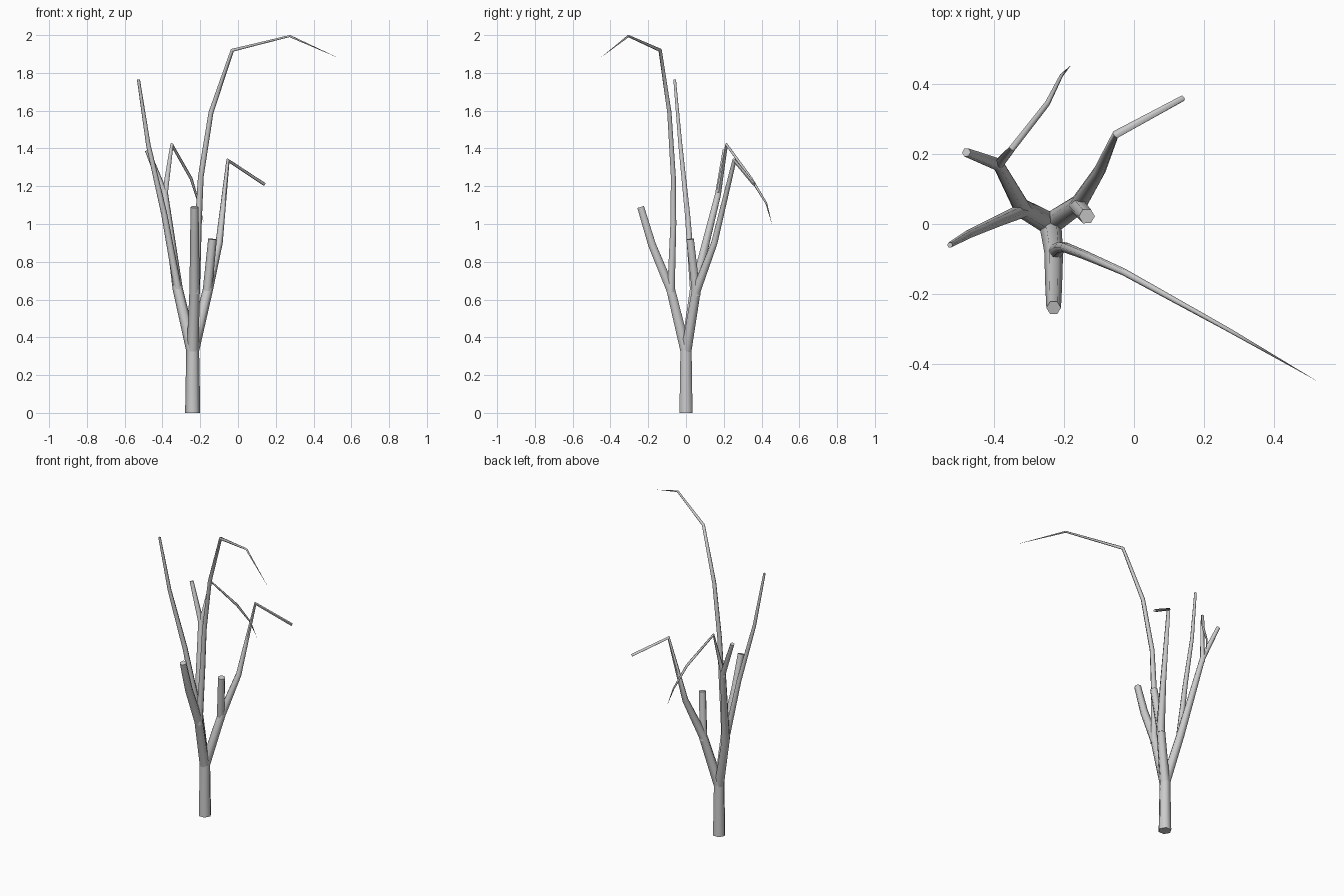
import bpy, bmesh, math
from mathutils import Vector

if "Cube" in bpy.data.objects:
    bpy.data.objects.remove(bpy.data.objects["Cube"])

SIDES = 6


def limb(name, pts):
    """Tapered six-sided tube through (x, y, z, radius) points; radius 0 makes a pointed tip."""
    pos = [Vector(p[:3]) for p in pts]
    bm = bmesh.new()
    side = Vector((1, 0, 0))
    rings = []
    for i, p in enumerate(pos):
        before = (p - pos[i - 1]).normalized() if i else Vector()
        after = (pos[i + 1] - p).normalized() if i < len(pos) - 1 else Vector()
        t = (before + after).normalized()
        side = (side - t * side.dot(t)).normalized()
        up = t.cross(side)
        r = pts[i][3]
        if r == 0:
            rings.append([bm.verts.new(p)])
            continue
        angles = [math.tau * k / SIDES for k in range(SIDES)]
        rings.append([bm.verts.new(p + r * (side * math.cos(a) + up * math.sin(a))) for a in angles])
    for a, b in zip(rings, rings[1:]):
        for k in range(SIDES):
            n = (k + 1) % SIDES
            if len(b) == 1:
                bm.faces.new((a[k], a[n], b[0]))
            else:
                bm.faces.new((a[k], a[n], b[n], b[k]))
    bm.faces.new(rings[0][::-1])
    if len(rings[-1]) > 1:
        bm.faces.new(rings[-1])
    mesh = bpy.data.meshes.new(name)
    bm.to_mesh(mesh)
    bm.free()
    ob = bpy.data.objects.new(name, mesh)
    bpy.context.collection.objects.link(ob)
    bpy.context.view_layer.objects.active = ob
    ob.select_set(True)
    bpy.ops.object.shade_smooth_by_angle(angle=math.radians(65))
    ob.select_set(False)


# Trunk and the points where it forks
fork = (-0.24, 0, 0.32, 0.032)
front_fork = (-0.23, -0.08, 0.65, 0.027)
right_fork = (-0.16, 0.055, 0.65, 0.027)
left_fork = (-0.32, 0.045, 0.66, 0.027)
back_fork = (-0.388, 0.17, 1.16, 0.018)
limb("trunk", [(-0.24, 0, 0, 0.04), (-0.24, 0, 0.34, 0.034)])

# Front bough: cut stub plus tall drooping branch
limb("front_bough", [fork, front_fork, (-0.23, -0.18, 0.89, 0.024), (-0.23, -0.24, 1.09, 0.021)])
limb("tall_branch", [(-0.225, -0.08, 0.63, 0.023), (-0.21, -0.067, 1.0, 0.018),
                     (-0.197, -0.067, 1.25, 0.015), (-0.143, -0.088, 1.59, 0.013),
                     (-0.03, -0.137, 1.92, 0.010), (0.274, -0.305, 1.995, 0.006),
                     (0.53, -0.453, 1.88, 0)])

# Right bough: bent branch plus cut stub
limb("right_bough", [fork, right_fork, (-0.1, 0.15, 0.9, 0.019),
                     (-0.053, 0.256, 1.337, 0.012), (0.14, 0.36, 1.21, 0.009)])
limb("right_stub", [(-0.165, 0.055, 0.62, 0.025), (-0.135, 0.022, 0.92, 0.023)])

# Left bough: cut stub, upright shoot and hanging twig
limb("left_bough", [fork, left_fork, back_fork, (-0.48, 0.205, 1.39, 0.013)])
limb("upright_shoot", [(-0.315, 0.04, 0.64, 0.021), (-0.39, 0.008, 1.05, 0.016),
                       (-0.475, -0.03, 1.42, 0.012), (-0.527, -0.06, 1.765, 0.008)])
limb("hanging_twig", [(-0.39, 0.168, 1.14, 0.016), (-0.35, 0.215, 1.42, 0.010),
                      (-0.248, 0.345, 1.24, 0.008), (-0.208, 0.425, 1.11, 0.005),
                      (-0.18, 0.455, 1.0, 0)])
